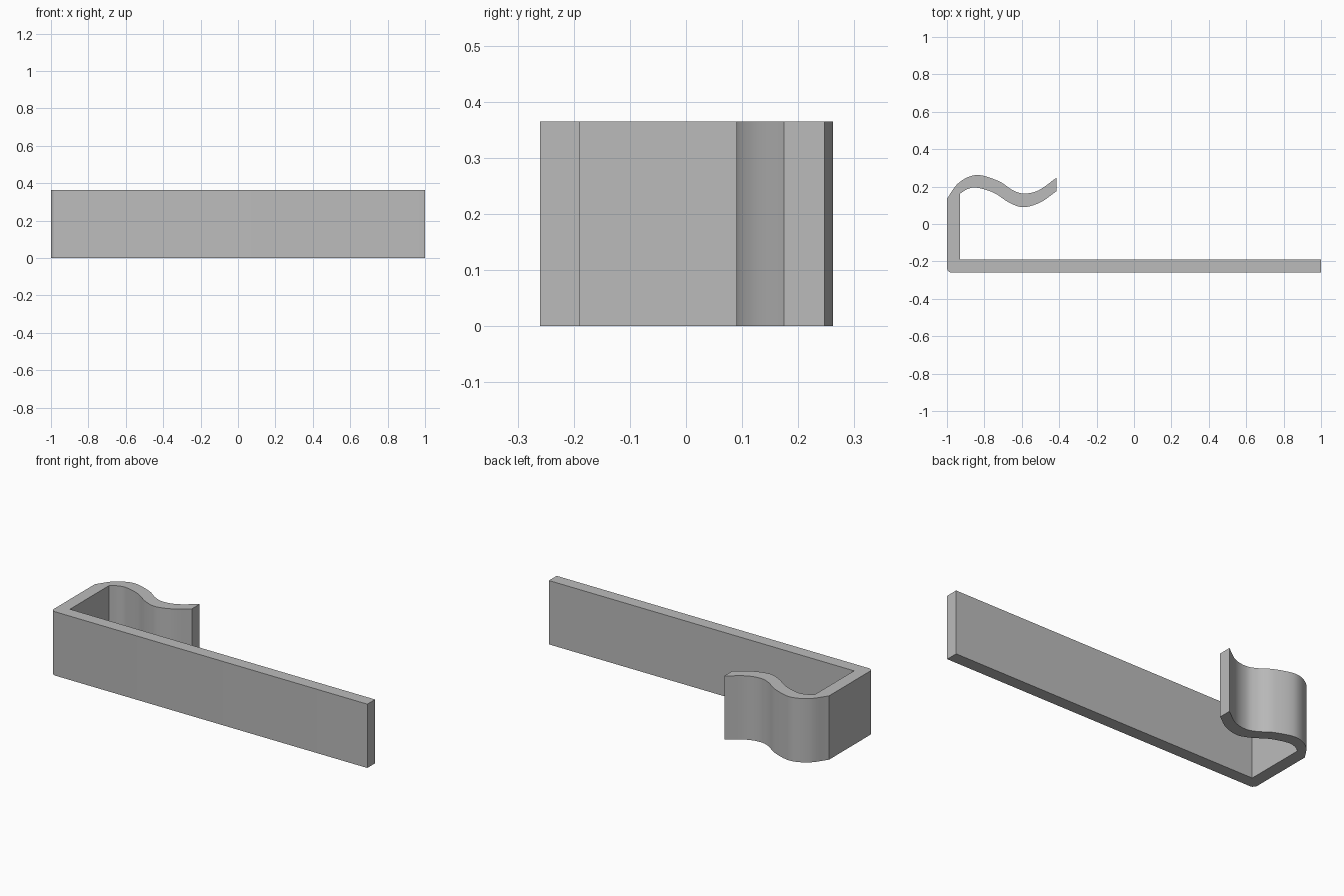
import bpy
import bmesh
from mathutils import Vector

cube = bpy.data.objects.get("Cube")
if cube:
    bpy.data.objects.remove(cube)

HEIGHT = 0.365


def smooth_path(points, steps=8):
    """Catmull-Rom curve through the given points."""
    p = [Vector(q) for q in points]
    p = [2 * p[0] - p[1]] + p + [2 * p[-1] - p[-2]]
    path = []
    for a, b, c, d in zip(p, p[1:], p[2:], p[3:]):
        for i in range(steps):
            t = i / steps
            path.append(0.5 * (2 * b + (c - a) * t + (2 * a - 5 * b + 4 * c - d) * t ** 2
                               + (3 * b - a - 3 * c + d) * t ** 3))
    return path + [p[-2]]


# Wavy spring lip, outer and inner edges
outer = smooth_path([(-1, 0.136), (-0.935, 0.222), (-0.84, 0.262), (-0.725, 0.23),
                     (-0.65, 0.182), (-0.59, 0.163), (-0.51, 0.18), (-0.415, 0.247)])
inner = smooth_path([(-0.93, 0.162), (-0.89, 0.187), (-0.84, 0.194), (-0.75, 0.167),
                     (-0.665, 0.113), (-0.59, 0.09), (-0.5, 0.116), (-0.415, 0.175)])

# Straight arm and end wall with a small rounded heel
body = [(-0.93, -0.19), (1, -0.19), (1, -0.26), (-0.975, -0.26),
        (-0.987, -0.257), (-0.997, -0.247), (-1, -0.235)]
profile = outer + inner[::-1] + [Vector(q) for q in body]

bm = bmesh.new()
base = bm.faces.new([bm.verts.new((p.x, p.y, 0)) for p in profile])
extruded = bmesh.ops.extrude_face_region(bm, geom=[base])
top = [v for v in extruded["geom"] if isinstance(v, bmesh.types.BMVert)]
bmesh.ops.translate(bm, verts=top, vec=(0, 0, HEIGHT))
bmesh.ops.recalc_face_normals(bm, faces=bm.faces)
mesh = bpy.data.meshes.new("spring_clip")
bm.to_mesh(mesh)
bm.free()

clip = bpy.data.objects.new("spring_clip", mesh)
bpy.context.collection.objects.link(clip)

# Plain grey finish
grey = bpy.data.materials.new("plain_grey")
grey.use_nodes = True
colour = (0.5, 0.5, 0.5, 1)
grey.diffuse_color = colour
grey.node_tree.nodes["Principled BSDF"].inputs["Base Color"].default_value = colour
mesh.materials.append(grey)

bpy.ops.object.select_all(action="DESELECT")
clip.select_set(True)
bpy.context.view_layer.objects.active = clip
bpy.ops.object.shade_smooth_by_angle(angle=0.5)
